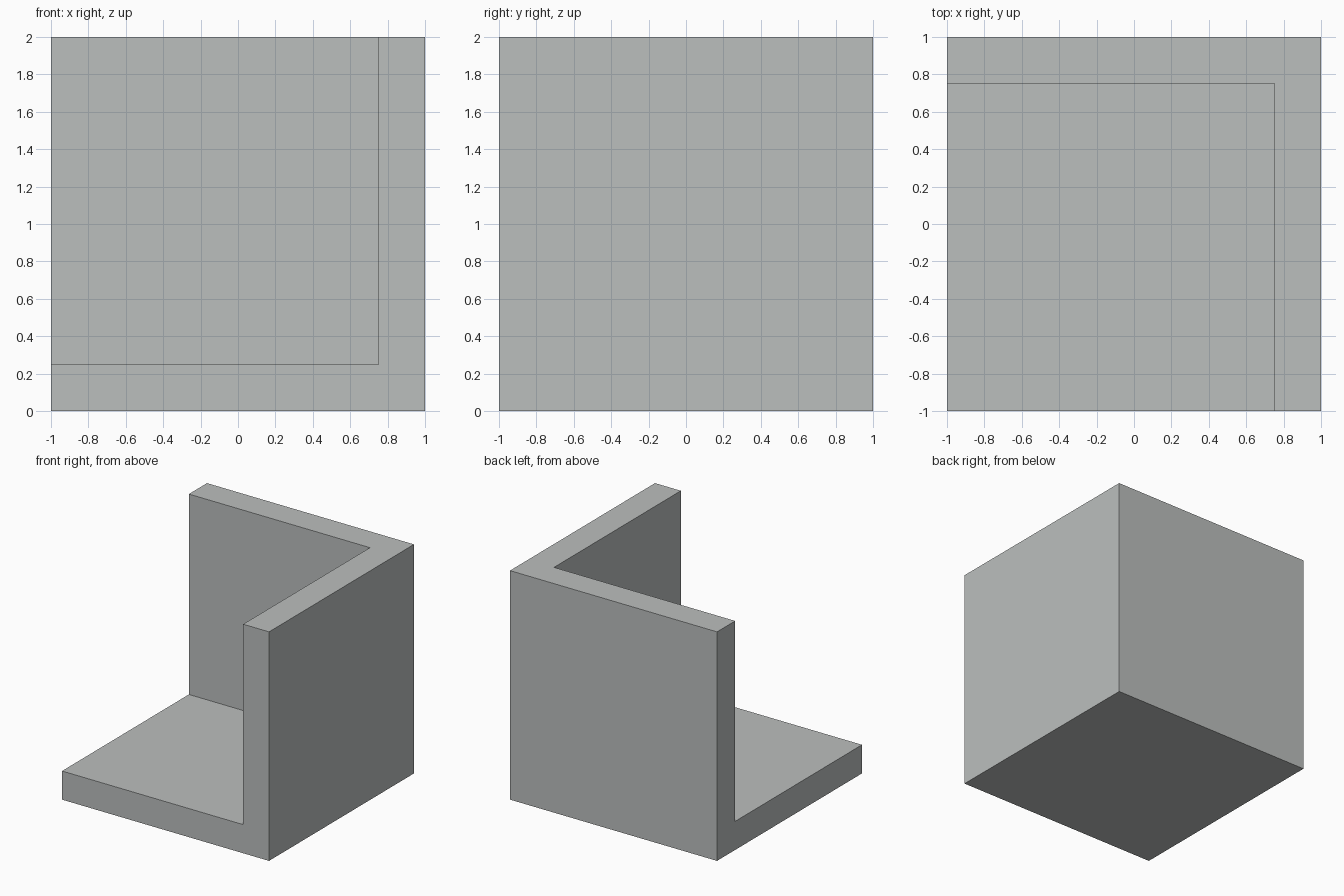
import bpy

default = bpy.data.objects.get("Cube")
if default:
    bpy.data.objects.remove(default, do_unlink=True)

SIZE = 2.0
WALL = 0.25
MARGIN = 0.5   # how far the cutter passes the open sides

grey = bpy.data.materials.new("light_grey")
grey.use_nodes = True
colour = (0.50, 0.52, 0.515, 1)
grey.diffuse_color = colour
grey.node_tree.nodes["Principled BSDF"].inputs["Base Color"].default_value = colour


def box(name, low, high):
    """Axis-aligned box between two opposite corners."""
    centre = [(a + b) / 2 for a, b in zip(low, high)]
    bpy.ops.mesh.primitive_cube_add(size=1, location=centre)
    obj = bpy.context.object
    obj.name = name
    obj.scale = [b - a for a, b in zip(low, high)]
    bpy.ops.object.transform_apply(location=True, rotation=False, scale=True)
    obj.data.materials.append(grey)
    return obj


half = SIZE / 2
inner = half - WALL

# Solid block and the hollow open to the front, right and top
bracket = box("corner_bracket", (-half, -half, 0), (half, half, SIZE))
hollow = box("hollow_cutter", (-half - MARGIN, -half - MARGIN, WALL),
             (inner, inner, SIZE + MARGIN))
hollow.hide_render = True

# Cut the hollow, leaving a floor, a back wall and a left wall
cut = bracket.modifiers.new("hollow", 'BOOLEAN')
cut.operation = 'DIFFERENCE'
cut.solver = 'EXACT'
cut.object = hollow
bpy.context.view_layer.objects.active = bracket
bpy.ops.object.modifier_apply(modifier=cut.name)
bpy.data.objects.remove(hollow, do_unlink=True)
